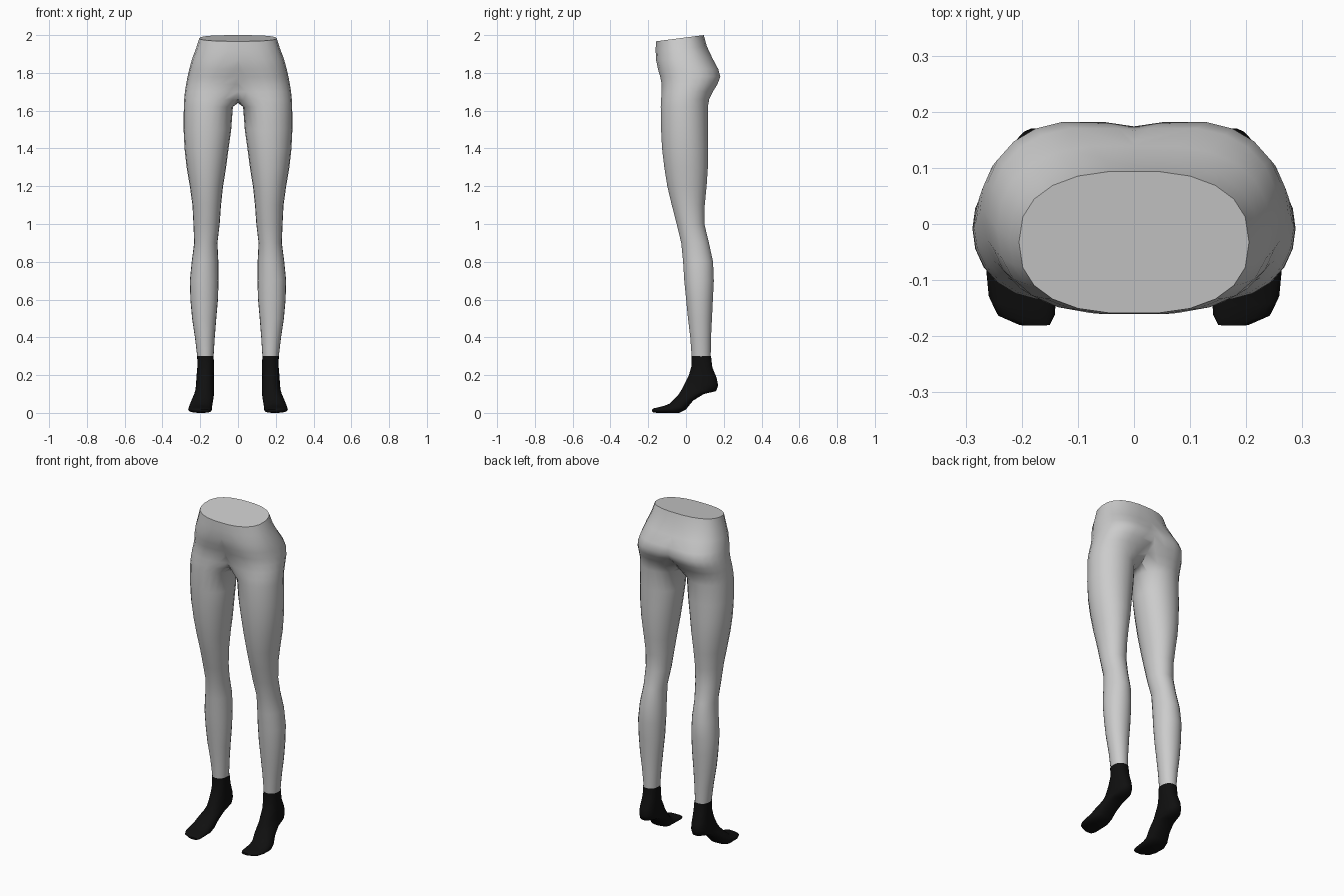
import bpy, bmesh, math

if "Cube" in bpy.data.objects:
    bpy.data.objects.remove(bpy.data.objects["Cube"])

SIDES = 22


def material(name, value):
    m = bpy.data.materials.new(name)
    m.diffuse_color = (value, value, value, 1)
    m.use_nodes = True
    m.node_tree.nodes["Principled BSDF"].inputs["Base Color"].default_value = m.diffuse_color
    return m


def ring(front, back, x_in, x_out, cx, power):
    """Rounded section between a front (y, z) and a back (y, z) point."""
    pts = []
    for i in range(SIDES):
        a = 2 * math.pi * i / SIDES
        c = math.copysign(abs(math.cos(a)) ** power, math.cos(a))
        s = math.copysign(abs(math.sin(a)) ** power, math.sin(a))
        x = cx + c * (x_out - cx if c > 0 else cx - x_in)
        t = (s + 1) / 2
        pts.append((x, front[0] + t * (back[0] - front[0]),
                    front[1] + t * (back[1] - front[1])))
    return pts


def loft(name, rings, mat, cap_start=False, cap_end=False):
    """Skin the rings, keep the x > 0 half and mirror it."""
    bm = bmesh.new()
    loops = [[bm.verts.new(p) for p in r] for r in rings]
    for a, b in zip(loops, loops[1:]):
        for i in range(SIDES):
            j = (i + 1) % SIDES
            bm.faces.new((a[i], a[j], b[j], b[i]))
    if cap_start:
        bm.faces.new(loops[0])
    if cap_end:
        bm.faces.new(loops[-1])
    bmesh.ops.recalc_face_normals(bm, faces=bm.faces)
    bmesh.ops.bisect_plane(bm, geom=bm.verts[:] + bm.edges[:] + bm.faces[:],
                           plane_co=(0, 0, 0), plane_no=(1, 0, 0), clear_inner=True)
    me = bpy.data.meshes.new(name)
    bm.to_mesh(me)
    bm.free()
    me.materials.append(mat)
    ob = bpy.data.objects.new(name, me)
    bpy.context.collection.objects.link(ob)
    bpy.ops.object.select_all(action='DESELECT')
    ob.select_set(True)
    bpy.context.view_layer.objects.active = ob
    bpy.ops.object.shade_smooth_by_angle(angle=math.radians(60))
    ob.modifiers.new("mirror", 'MIRROR')
    return ob


grey = material("legging grey", 0.6)
black = material("sock black", 0.005)

# Hips: front y, front z, back y, back z, inner x, outer x, centre x
hips = [
    (-.16, 1.967, .095, 2.0, -.205, .205, 0),
    (-.162, 1.92, .112, 1.94, -.222, .222, .01),
    (-.16, 1.87, .14, 1.88, -.23, .243, .04),
    (-.15, 1.82, .172, 1.82, -.21, .258, .08),
    (-.138, 1.78, .183, 1.78, -.18, .267, .10),
    (-.13, 1.74, .168, 1.74, -.12, .275, .12),
    (-.13, 1.70, .143, 1.70, -.07, .281, .135),
    (-.133, 1.66, .124, 1.66, -.025, .285, .145),
    (-.135, 1.62, .117, 1.62, .027, .287, .155),
]
# Legs: height, inner x, outer x, front y, back y
legs = [
    (1.5, .036, .288, -.133, .117), (1.4, .050, .283, -.128, .118),
    (1.3, .063, .272, -.116, .117), (1.2, .079, .255, -.100, .110),
    (1.1, .090, .241, -.076, .100), (1.0, .097, .236, -.050, .098),
    (.9, .109, .232, -.026, .122), (.8, .104, .245, -.016, .144),
    (.7, .103, .255, -.010, .148), (.6, .106, .252, 0, .143),
    (.5, .115, .243, .010, .138), (.4, .123, .228, .022, .133),
    (.29, .130, .215, .030, .131),
]
rings = [ring((fy, fz), (by, bz), xi, xo, cx, .82 + .02 * i)
         for i, (fy, fz, by, bz, xi, xo, cx) in enumerate(hips)]
rings += [ring((f, z), (b, z), xi, xo, (xi + xo) / 2, .98)
          for z, xi, xo, f, b in legs]
loft("leggings", rings, grey, cap_start=True)

# Socks: instep y, z, heel or sole y, z, inner x, outer x
feet = [
    (.029, .30, .133, .30, .129, .216), (.029, .25, .140, .24, .127, .215),
    (.015, .20, .163, .185, .128, .22), (-.005, .16, .171, .145, .126, .222),
    (-.020, .13, .160, .115, .126, .225), (-.038, .10, .095, .100, .127, .232),
    (-.060, .075, .038, .065, .131, .245), (-.085, .05, .0, .018, .137, .259),
    (-.115, .038, -.035, .0, .138, .264), (-.145, .03, -.11, .0, .139, .259),
    (-.168, .025, -.155, .0, .141, .243), (-.181, .018, -.178, .004, .15, .205),
]
rings = [ring((fy, fz), (by, bz), xi, xo, (xi + xo) / 2, .85)
         for fy, fz, by, bz, xi, xo in feet]
loft("socks", rings, black, cap_end=True)
